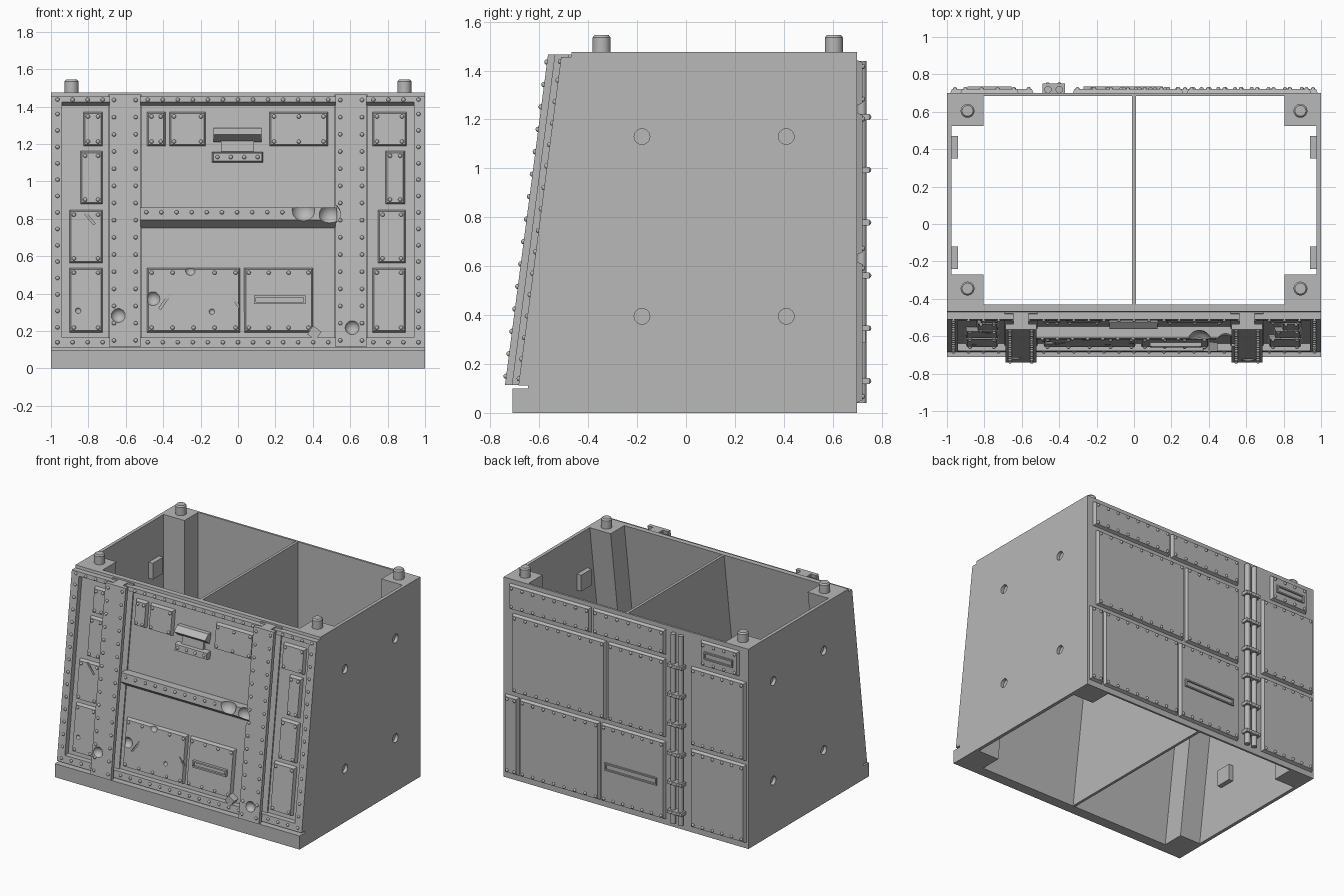
import bpy, bmesh, math
from mathutils import Matrix, Vector

cube = bpy.data.objects.get("Cube")
if cube:
    bpy.data.objects.remove(cube)

steel = bpy.data.materials.new("plain_grey_steel")
steel.use_nodes = True
steel.diffuse_color = (0.48, 0.48, 0.48, 1)
steel.node_tree.nodes["Principled BSDF"].inputs["Base Color"].default_value = (0.48, 0.48, 0.48, 1)

H, SLOPE = 1.475, 0.13


# Wall spaces: x across, d outwards, z up
def front(x, d, z):
    return Vector((x, -0.70 + SLOPE * z - d, z))


def back(x, d, z):
    return Vector((x, 0.70 + d, z))


def world(x, y, z):
    return Vector((x, y, z))


def finish(bm, name):
    bmesh.ops.recalc_face_normals(bm, faces=bm.faces)
    mesh = bpy.data.meshes.new(name)
    bm.to_mesh(mesh)
    bm.free()
    obj = bpy.data.objects.new(name, mesh)
    mesh.materials.append(steel)
    bpy.context.collection.objects.link(obj)
    return obj


def slab(bm, space, x0, x1, d0, d1, z0, z1, inset=0.0):
    rings = [[bm.verts.new(space(x, d, z)) for x, z in
              ((x0 + i, z0 + i), (x1 - i, z0 + i), (x1 - i, z1 - i), (x0 + i, z1 - i))]
             for d, i in ((d0, 0), (d1, inset))]
    for ring in rings:
        bm.faces.new(ring)
    for k in range(4):
        n = (k + 1) % 4
        bm.faces.new((rings[0][k], rings[0][n], rings[1][n], rings[1][k]))


def prism(bm, space, x0, x1, profile):
    ends = [[bm.verts.new(space(x, d, z)) for d, z in profile] for x in (x0, x1)]
    for ring in ends:
        bm.faces.new(ring)
    for k in range(len(profile)):
        n = (k + 1) % len(profile)
        bm.faces.new((ends[0][k], ends[0][n], ends[1][n], ends[1][k]))


def rod(bm, centre, radius, length, axis="Z", top=None):
    turn = Matrix.Rotation(math.pi / 2, 4, "Y") if axis == "X" else Matrix()
    bmesh.ops.create_cone(bm, cap_ends=True, segments=24, radius1=radius,
                          radius2=radius if top is None else top, depth=length,
                          matrix=Matrix.Translation(centre) @ turn)


def cut(obj, fill):
    bm = bmesh.new()
    fill(bm)
    cutter = finish(bm, "cutter")
    cutter.hide_render = True
    mod = obj.modifiers.new("cut", "BOOLEAN")
    mod.object, mod.solver = cutter, "EXACT"
    mesh = bpy.data.meshes.new_from_object(
        obj.evaluated_get(bpy.context.evaluated_depsgraph_get()))
    obj.modifiers.clear()
    obj.data = mesh
    bpy.data.objects.remove(cutter)


# Battle damage: x, z, surface offset, radius
craters = [(-0.64, 0.285, 0.055, 0.04), (0.61, 0.22, 0.055, 0.04), (0.35, 0.85, 0.02, 0.065),
           (0.49, 0.825, 0.02, 0.06), (-0.455, 0.375, -0.015, 0.04), (-0.14, 0.305, -0.015, 0.016),
           (-0.855, 0.31, -0.015, 0.016), (-0.255, 0.525, -0.015, 0.028)]
scratches = [(-0.39, 0.36, 55), (-0.8, 0.81, -50), (0.0, 0.34, -55)]


def damage(bm):
    for x, z, d, r in craters:
        bmesh.ops.create_uvsphere(bm, u_segments=20, v_segments=12, radius=r,
                                  matrix=Matrix.Translation(front(x, d + r * 0.35, z)))
    for x, z, a in scratches:
        bmesh.ops.create_cube(bm, size=1, matrix=Matrix.Translation(front(x, -0.01, z))
                              @ Matrix.Rotation(math.radians(-a), 4, "Y")
                              @ Matrix.Diagonal((0.1, 0.03, 0.012, 1)))


rivet_mesh = {front: bmesh.new(), back: bmesh.new()}


def rivet(space, x, d, z):
    if space is front and any(math.hypot(x - c[0], z - c[1]) < c[3] for c in craters):
        return
    bmesh.ops.create_uvsphere(rivet_mesh[space], u_segments=12, v_segments=6, radius=0.011,
                              matrix=Matrix.Translation(space(x, d, z)))


def row(space, start, end, d, pitch):
    (x0, z0), (x1, z1) = start, end
    n = max(1, round(math.hypot(x1 - x0, z1 - z0) / pitch))
    for k in range(n + 1):
        rivet(space, x0 + (x1 - x0) * k / n, d, z0 + (z1 - z0) * k / n)


def plate(bm, space, x0, x1, z0, z1, d0, d1, pitch):
    slab(bm, space, x0, x1, d0, d1, z0, z1, 0.012)
    for z in (z0 + 0.028, z1 - 0.028):
        row(space, (x0 + 0.028, z), (x1 - 0.028, z), d1, pitch)


def slot(bm, space, x0, x1, z0, z1, d0, d1, t=0.01):
    for a, b, c, e in ((x0, x1, z0, z0 + t), (x0, x1, z1 - t, z1),
                       (x0, x0 + t, z0, z1), (x1 - t, x1, z0, z1)):
        slab(bm, space, a, b, d0, d1, c, e)
    slab(bm, space, x0, x1, d0, d0 + (d1 - d0) * 0.4, z0, z1)


# Hollow shell, open above and below
bm = bmesh.new()
prism(bm, world, -1, 1, [(-0.71, 0), (-0.71, 0.1), (-0.647, 0.1), (-0.468, H), (0.70, H), (0.70, 0)])
shell = finish(bm, "shell")
cut(shell, lambda b: prism(b, world, -0.975, 0.975,
                           [(-0.644, -0.1), (-0.416, 1.575), (0.685, 1.575), (0.685, -0.1)]))
side_holes = [(y, z) for y in (-0.18, 0.41) for z in (0.395, 1.13)]


def drill(b):
    for y, z in side_holes:
        rod(b, (0, y, z), 0.032, 2.2, "X")


cut(shell, drill)

# Interior: divider, corner columns, hole backing blocks
bm = bmesh.new()
prism(bm, world, -0.01, 0.01, [(-0.635, 0.002), (-0.437, H - 0.002), (0.69, H - 0.002), (0.69, 0.002)])
finish(bm, "divider_wall")
columns, blocks, pins = bmesh.new(), bmesh.new(), bmesh.new()
for s in (-1, 1):
    prism(columns, world, s * 0.805, s * 0.985, [(-0.64, 0), (-0.47, 0), (-0.27, H), (-0.44, H)])
    slab(columns, world, s * 0.805, s * 0.985, 0.525, 0.69, 0, H)
    for y, z in side_holes:
        slab(blocks, world, s * 0.94, s * 0.976, y - 0.06, y + 0.06, z - 0.06, z + 0.06)
    for y in (-0.345, 0.605):
        rod(pins, (s * 0.89, y, H + 0.025), 0.037, 0.07)
        rod(pins, (s * 0.89, y, H + 0.065), 0.037, 0.01, top=0.029)
finish(columns, "corner_columns")
finish(blocks, "hole_backing_blocks")
finish(pins, "stacking_pins")

# Front frame: top, bottom and side rails
bm = bmesh.new()
prism(bm, front, -1, 1, [(-0.05, 1.455), (0, 1.455), (0, 1.425), (-0.05, 1.40)])
slab(bm, front, -1, 1, -0.05, 0, 0.112, 0.165)
row(front, (-0.965, 1.437), (0.965, 1.437), 0, 0.08)
row(front, (-0.965, 0.14), (0.965, 0.14), 0, 0.08)
for s in (-1, 1):
    slab(bm, front, s * 0.94, s, -0.05, 0, 0.112, 1.455)
    row(front, (s * 0.965, 0.22), (s * 0.965, 1.36), 0, 0.09)
finish(bm, "front_frame")

# Two I-beam pillars
for name, c in (("right_pillar", -0.605), ("left_pillar", 0.605)):
    bm = bmesh.new()
    ibeam = [(0.083, 0.055), (0.083, 0.025), (0.04, 0.025), (0.04, -0.03), (0.088, -0.03), (0.088, -0.05)]
    ibeam += [(-x, d) for x, d in reversed(ibeam)]
    ends = [[bm.verts.new(front(c + x, d, z)) for x, d in ibeam] for z in (0.115, 1.465)]
    for ring in ends:
        bm.faces.new(ring)
    for k in range(len(ibeam)):
        n = (k + 1) % len(ibeam)
        bm.faces.new((ends[0][k], ends[0][n], ends[1][n], ends[1][k]))
    cut(finish(bm, name), damage)
    for x in (c - 0.058, c + 0.058):
        row(front, (x, 0.15), (x, 1.435), 0.055, 0.092)

# Middle crossbeam with sloped underside
bm = bmesh.new()
prism(bm, front, -0.53, 0.53, [(-0.05, 0.86), (0.02, 0.86), (0.02, 0.795), (-0.05, 0.745)])
cut(finish(bm, "middle_crossbeam"), damage)
row(front, (-0.49, 0.835), (0.48, 0.835), 0.02, 0.081)

# Front armour plates
bm = bmesh.new()
tiers = [(0.19, 0.54), (0.56, 0.85), (0.875, 1.165), (1.185, 1.375)]
for x0, x1, t in [(-0.905, -0.72, 0), (-0.905, -0.72, 1), (-0.845, -0.72, 2), (-0.83, -0.72, 3),
                  (0.715, 0.9, 0), (0.745, 0.9, 1), (0.785, 0.895, 2), (0.715, 0.905, 3),
                  (-0.49, -0.385, 3), (-0.37, -0.17, 3), (0.165, 0.485, 3),
                  (-0.49, 0.015, 0), (0.03, 0.405, 0)]:
    plate(bm, front, x0, x1, *tiers[t], -0.05, -0.015, 0.12)
cut(finish(bm, "front_plates"), damage)

bm = bmesh.new()
slot(bm, front, 0.085, 0.36, 0.345, 0.39, -0.02, 0.005)
finish(bm, "front_slot")
bm = bmesh.new()
bmesh.ops.create_cube(bm, size=0.055, matrix=Matrix.Translation(front(0.408, -0.02, 0.19))
                      @ Matrix.Rotation(math.radians(35), 4, "Y"))
finish(bm, "loose_chip")

# Vision hood over a riveted bracket
bm = bmesh.new()
prism(bm, front, -0.13, 0.125, [(-0.05, 1.285), (-0.01, 1.285), (0.025, 1.25), (-0.03, 1.21)])
slab(bm, front, -0.09, 0.085, -0.05, -0.02, 1.16, 1.25)
slab(bm, front, -0.14, 0.135, -0.05, -0.005, 1.1, 1.16, 0.008)
row(front, (-0.11, 1.13), (0.105, 1.13), -0.005, 0.072)
finish(bm, "vision_hood")

# Rear plates and slots
bm = bmesh.new()
low, mid, high = (0.04, 0.62), (0.645, 1.23), (1.255, 1.445)
for x0, x1, span in [(0.28, 0.95, high), (-0.33, 0.265, high), (0.155, 0.925, mid), (-0.33, 0.14, mid),
                     (0.87, 0.985, low), (0.205, 0.86, low), (-0.33, 0.195, low),
                     (-0.985, -0.535, low), (-0.985, -0.535, mid), (-0.93, -0.615, high)]:
    plate(bm, back, x0, x1, *span, -0.005, 0.022, 0.085)
finish(bm, "rear_plates")
bm = bmesh.new()
slot(bm, back, -0.27, 0.155, 0.285, 0.34, 0.015, 0.034)
slot(bm, back, -0.89, -0.655, 1.32, 1.375, 0.015, 0.034)
finish(bm, "rear_slots")

# Rear pipes and clamps
pipes, clamps = bmesh.new(), bmesh.new()
for x in (-0.46, -0.4):
    rod(pipes, back(x, 0.019, 0.74), 0.019, 1.4)
for k in range(6):
    z = 0.13 + 0.216 * k
    slab(clamps, back, -0.49, -0.368, -0.005, 0.05, z - 0.012, z + 0.012)
    for x in (-0.46, -0.4):
        rivet(back, x, 0.047, z)
finish(pipes, "rear_pipes")
finish(clamps, "pipe_clamps")

finish(rivet_mesh[front], "front_rivets")
finish(rivet_mesh[back], "rear_rivets")

# Smooth round parts, keep hard edges
meshes = [o for o in bpy.context.collection.objects if o.type == "MESH"]
for o in meshes:
    o.select_set(True)
bpy.context.view_layer.objects.active = meshes[0]
bpy.ops.object.shade_smooth_by_angle(angle=math.radians(34))
